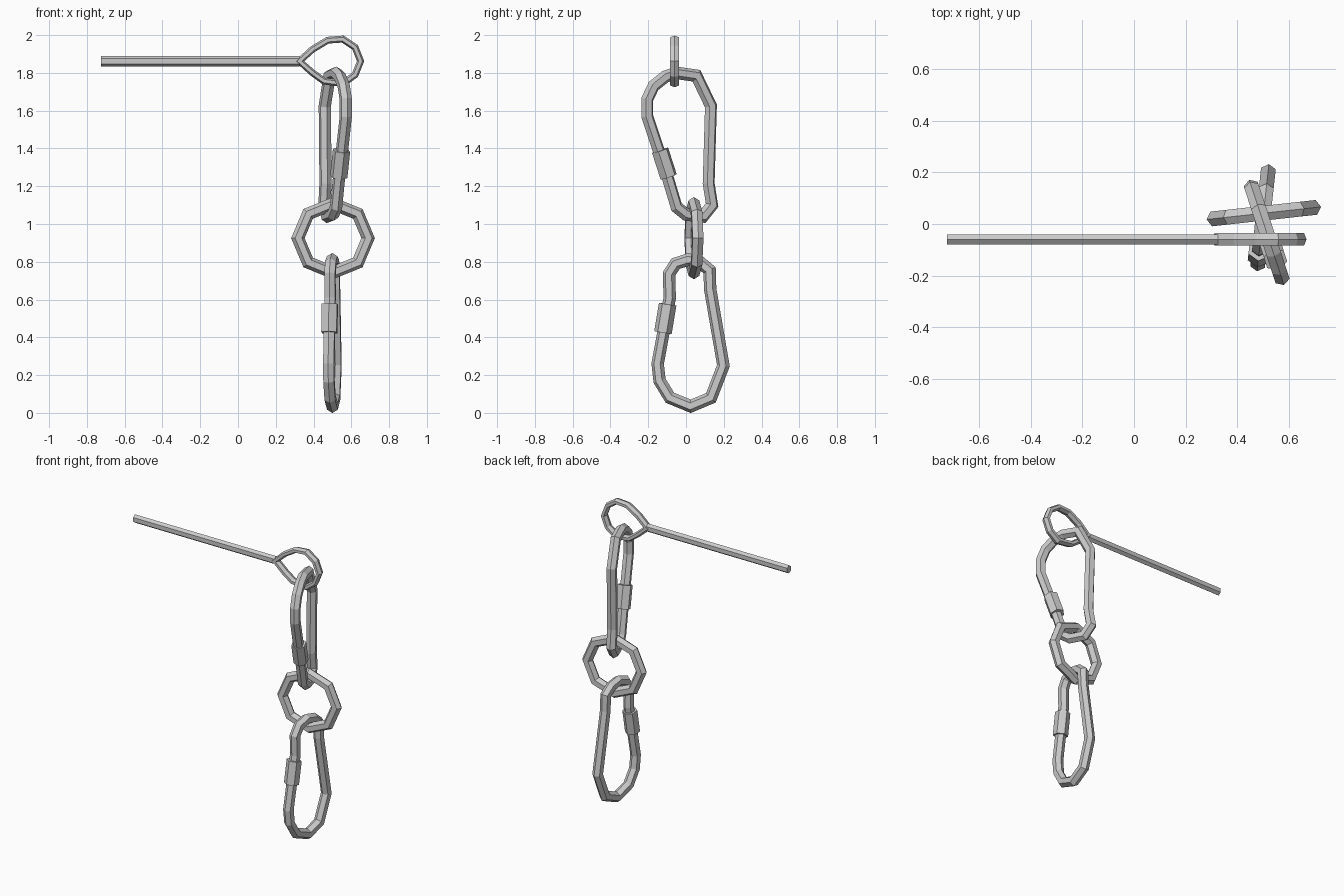
import bpy, bmesh
from math import cos, sin, pi
from mathutils import Vector

if "Cube" in bpy.data.objects:
    bpy.data.objects.remove(bpy.data.objects["Cube"])

UP = Vector((0, 0, 1))


def tube(name, pts, origin, axis, r_in, r_side, closed=True):
    """Six-sided mitred tube along (u, z) points lying in an upright plane.
    u is measured along axis, starting at origin; one corner points outward."""
    o, a = Vector(origin), Vector(axis)
    side = a.cross(UP).normalized()
    path = [o + a * u + UP * z for u, z in pts]
    n = len(path)
    bm = bmesh.new()
    rings = []
    for i, p in enumerate(path):
        before = path[i - 1] if closed or i > 0 else None
        after = path[(i + 1) % n] if closed or i < n - 1 else None
        d1 = (p - before).normalized() if before else (after - p).normalized()
        d2 = (after - p).normalized() if after else d1
        t = (d1 + d2).normalized()
        out = t.cross(side) / max(t.dot(d1), 0.7)
        rings.append([bm.verts.new(p + out * (r_in * cos(k * pi / 3))
                                   + side * (r_side * sin(k * pi / 3)))
                      for k in range(6)])
    for i in range(n if closed else n - 1):
        r, s = rings[i], rings[(i + 1) % n]
        for k in range(6):
            bm.faces.new((r[k], r[(k + 1) % 6], s[(k + 1) % 6], s[k]))
    if not closed:
        bm.faces.new(rings[0])
        bm.faces.new(rings[-1])
    bmesh.ops.recalc_face_normals(bm, faces=bm.faces)
    mesh = bpy.data.meshes.new(name)
    bm.to_mesh(mesh)
    bm.free()
    obj = bpy.data.objects.new(name, mesh)
    bpy.context.collection.objects.link(obj)
    return obj


R = 0.033  # link wire radius

# straight rod and its teardrop eye
X = (1, 0, 0)
tube("rod", [(-0.725, 1.862), (0.325, 1.862)], (0, -0.06, 0), X, 0.028, 0.022, False)
eye = [(0.325, 1.862), (0.395, 1.925), (0.475, 1.973), (0.555, 1.979), (0.62, 1.935),
       (0.649, 1.862), (0.62, 1.79), (0.555, 1.743), (0.455, 1.757), (0.395, 1.80)]
tube("rod_eye", eye, (0, -0.06, 0), X, 0.018, 0.028)

# upper snap link, with its wide end up
upper_frame = ((0.503, 0, 0), (-0.33, 1, 0))
upper = [(-0.05, 1.80), (0.055, 1.785), (0.132, 1.625), (0.12, 1.215), (0.138, 1.10),
         (0.09, 1.04), (0.0, 1.05), (-0.05, 1.09), (-0.095, 1.24), (-0.205, 1.57),
         (-0.205, 1.66), (-0.172, 1.73), (-0.11, 1.78)]
tube("upper_snap_link", upper, *upper_frame, R, R)
tube("upper_lock_sleeve", [(-0.137, 1.39), (-0.092, 1.25)], *upper_frame, 0.047, 0.047, False)

# eight-sided joining ring
ring = [(0.186 * cos(k * pi / 4), 0.925 + 0.182 * sin(k * pi / 4)) for k in range(8)]
tube("joining_ring", ring, (0.503, 0.042, 0), (1, 0.11, 0), R, R)

# lower snap link, with its wide end down
lower_frame = ((0.497, 0, 0), (0.11, 1, 0))
lower = [(0.013, 0.812), (-0.055, 0.79), (-0.09, 0.735), (-0.086, 0.61), (-0.15, 0.26),
         (-0.14, 0.17), (-0.085, 0.08), (0.025, 0.035), (0.132, 0.08), (0.198, 0.25),
         (0.128, 0.655), (0.125, 0.755), (0.075, 0.797)]
tube("lower_snap_link", lower, *lower_frame, R, R)
tube("lower_lock_sleeve", [(-0.097, 0.575), (-0.122, 0.425)], *lower_frame, 0.047, 0.047, False)
